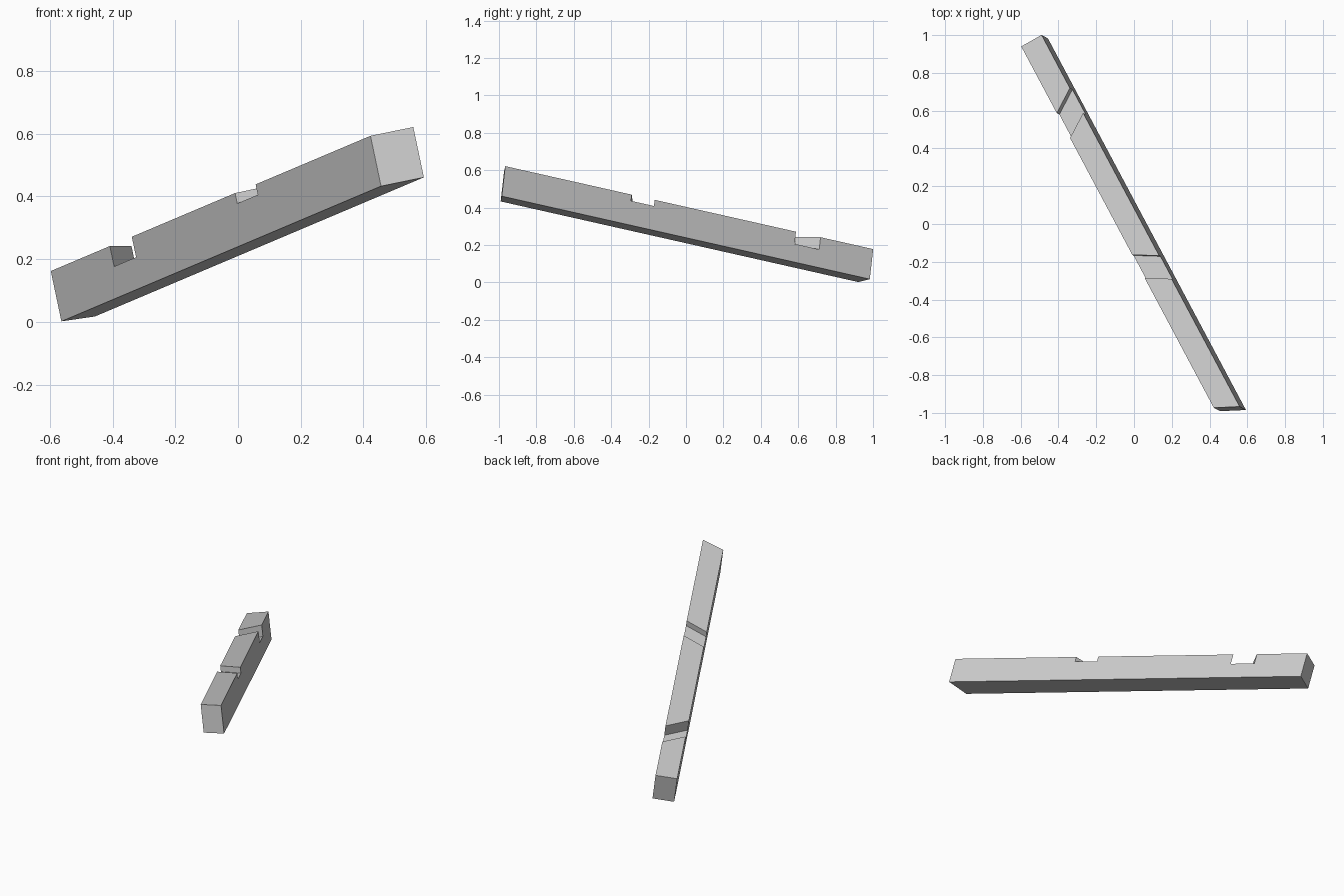
import bpy
import bmesh
from mathutils import Matrix, Vector

default_cube = bpy.data.objects.get("Cube")
if default_cube:
    bpy.data.objects.remove(default_cube, do_unlink=True)

# Plain grey finish
grey = bpy.data.materials.new("light_grey")
grey.use_nodes = True
colour = (0.6, 0.6, 0.6, 1)
grey.diffuse_color = colour
grey.node_tree.nodes["Principled BSDF"].inputs["Base Color"].default_value = colour

# Beam size, and the side profile as (distance along, height, skew across width)
WIDTH, HEIGHT = 0.1245, 0.165
LENGTH, END_SKEW = 2.21, 0.063
NOTCHES = [(0.408, 0.56, 0.067, -0.083), (1.274, 1.416, 0.034, 0.076)]

profile = [(0, -HEIGHT, 0), (0, 0, 0)]
for start, stop, depth, skew in NOTCHES:
    profile += [(start, 0, skew), (start, -depth, skew),
                (stop, -depth, skew), (stop, 0, skew)]
profile += [(LENGTH, 0, END_SKEW), (LENGTH, -HEIGHT, END_SKEW)]

# Two side faces joined all round; the skew angles the notches and one end
bm = bmesh.new()
near = [bm.verts.new((s, 0, z)) for s, z, skew in profile]
far = [bm.verts.new((s + skew, WIDTH, z)) for s, z, skew in profile]
bm.faces.new(near)
bm.faces.new(far[::-1])
for i in range(len(profile)):
    j = (i + 1) % len(profile)
    bm.faces.new((near[j], near[i], far[i], far[j]))
bmesh.ops.recalc_face_normals(bm, faces=bm.faces)

# Lay the beam along its sloping direction
along = Vector((0.461, -0.865, 0.195)).normalized()
across = Vector((0.867, 0.482, 0.128))
across = (across - along * across.dot(along)).normalized()
up = along.cross(across)
placement = Matrix((along, across, up)).transposed().to_4x4()
placement.translation = (-0.597, 0.94, 0.162)
bm.transform(placement)

mesh = bpy.data.meshes.new("notched_beam")
bm.to_mesh(mesh)
bm.free()
mesh.materials.append(grey)
beam = bpy.data.objects.new("notched_beam", mesh)
bpy.context.collection.objects.link(beam)
